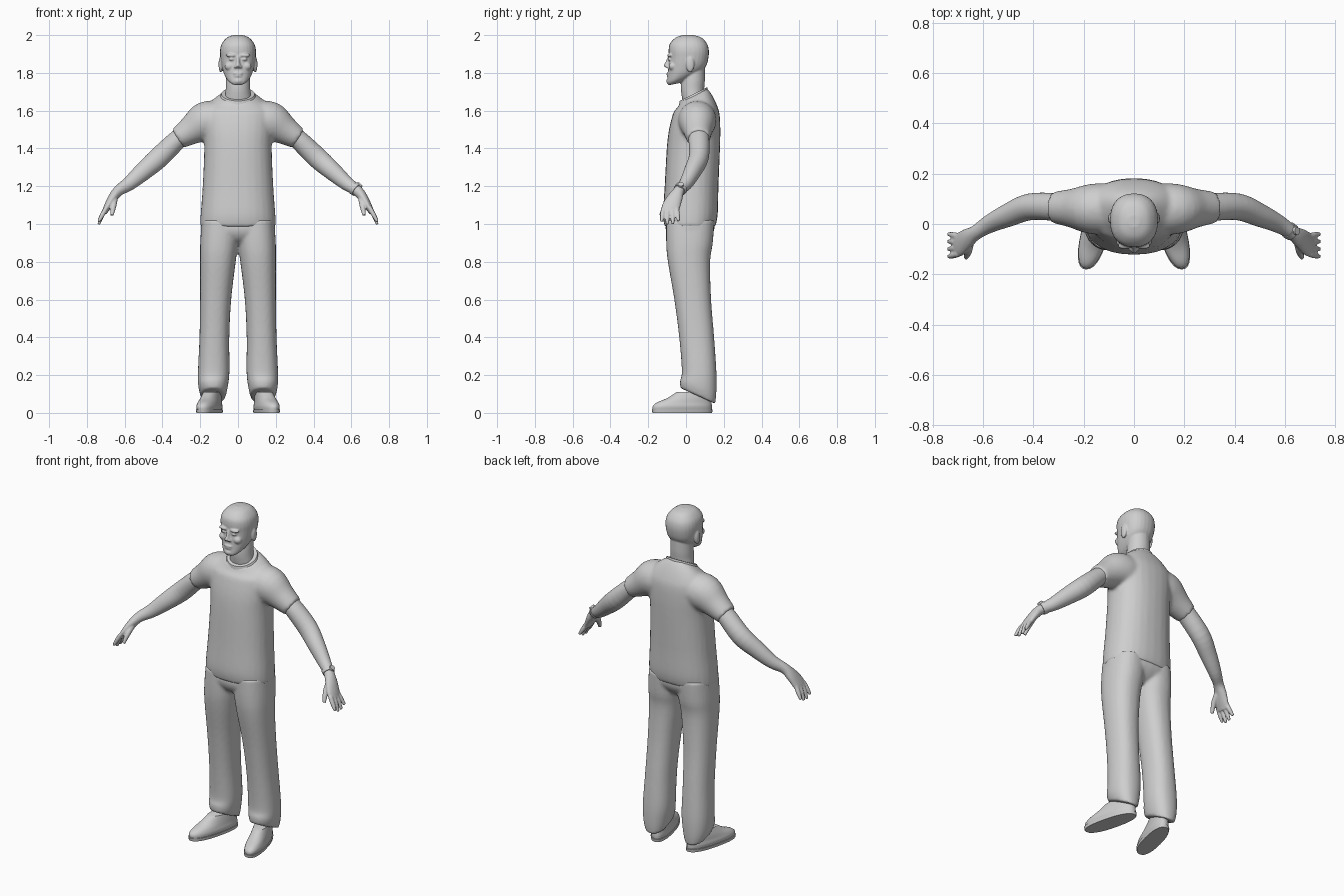
import bpy
import bmesh
import math
from mathutils import Vector, Matrix

default_cube = bpy.data.objects.get("Cube")
if default_cube:
    bpy.data.objects.remove(default_cube, do_unlink=True)

# One plain colour for the whole figure
grey = bpy.data.materials.new("plain_grey")
grey.use_nodes = True
grey.diffuse_color = (0.62, 0.62, 0.62, 1)
for node in grey.node_tree.nodes:
    if node.type == 'BSDF_PRINCIPLED':
        node.inputs["Base Color"].default_value = grey.diffuse_color


def interpolate(rows, steps=4):
    """Catmull-Rom curve through rows of numbers."""
    pts = [Vector(r) for r in rows]
    pts = [pts[0]] + pts + [pts[-1]]
    out = []
    for a, b, c, d in zip(pts, pts[1:], pts[2:], pts[3:]):
        for i in range(steps):
            t = i / steps
            out.append(b + (c - a) * (t / 2)
                       + (a * 2 - b * 5 + c * 4 - d) * (t * t / 2)
                       + (b * 3 - a - c * 3 + d) * (t ** 3 / 2))
    return out + [pts[-1]]


def superellipse(power, count=28):
    for i in range(count):
        angle = math.tau * i / count
        c, s = math.cos(angle), math.sin(angle)
        yield (math.copysign(abs(c) ** (2 / power), c),
               math.copysign(abs(s) ** (2 / power), s))


def skin(bm, rings):
    """Join rings of points into a closed tube."""
    loops = [[bm.verts.new(p) for p in ring] for ring in rings]
    faces = [bm.faces.new(loops[0][::-1]), bm.faces.new(loops[-1])]
    for low, high in zip(loops, loops[1:]):
        for i in range(len(low)):
            j = (i + 1) % len(low)
            faces.append(bm.faces.new((low[i], low[j], high[j], high[i])))
    bmesh.ops.recalc_face_normals(bm, faces=faces)


def stack(bm, rows, power=2.3, shear=0, steps=4):
    """Level sections: height, x range, y range, optional slope along y."""
    rings = []
    rows = [tuple(r) + (0,) * (6 - len(r)) for r in rows]
    for z, x0, x1, y0, y1, slope in interpolate(rows, steps):
        ring = []
        for c, s in superellipse(power):
            dy = s * (y1 - y0) / 2
            y = (y0 + y1) / 2 + dy
            x = (x0 + x1) / 2 + c * (x1 - x0) / 2 - y * shear
            ring.append((x, y, z + slope * dy))
        rings.append(ring)
    skin(bm, rings)


def centred(rows):
    """Sections given by half width become symmetric about x = 0."""
    return [(r[0], -r[1], r[1]) + tuple(r[2:]) for r in rows]


def limb(bm, rows, power=2):
    """Tube along a path: x, y, z, thickness radius, depth radius."""
    rows = interpolate(rows)
    points = [Vector(r[:3]) for r in rows]
    rings = []
    for i, row in enumerate(rows):
        tangent = points[min(i + 1, len(rows) - 1)] - points[max(i - 1, 0)]
        tangent.normalize()
        u = Vector((0, 1, 0)).cross(tangent).normalized()
        v = tangent.cross(u)
        rings.append([points[i] + u * (c * row[3]) + v * (s * row[4])
                      for c, s in superellipse(power)])
    skin(bm, rings)


def ball(bm, centre, radii):
    bmesh.ops.create_uvsphere(
        bm, u_segments=20, v_segments=12, radius=1,
        matrix=Matrix.Translation(centre) @ Matrix.Diagonal((*radii, 1)))


def both_sides(bm):
    """Copy everything built so far to the other side."""
    copy = bmesh.ops.duplicate(bm, geom=bm.verts[:] + bm.edges[:] + bm.faces[:])["geom"]
    for item in copy:
        if isinstance(item, bmesh.types.BMVert):
            item.co.x *= -1
    bmesh.ops.reverse_faces(
        bm, faces=[f for f in copy if isinstance(f, bmesh.types.BMFace)])


def finish(name, bm, voxel=0, relax=0):
    """Make the object; a voxel size fuses overlapping pieces together."""
    mesh = bpy.data.meshes.new(name)
    for face in bm.faces:
        face.smooth = True
    bm.to_mesh(mesh)
    bm.free()
    mesh.set_sharp_from_angle(angle=math.radians(50))
    mesh.materials.append(grey)
    obj = bpy.data.objects.new(name, mesh)
    bpy.context.collection.objects.link(obj)
    if voxel:
        fuse = obj.modifiers.new("fuse", 'REMESH')
        fuse.mode = 'VOXEL'
        fuse.voxel_size = voxel
        fuse.use_smooth_shade = True
        soften = obj.modifiers.new("soften", 'SMOOTH')
        soften.factor = 0.5
        soften.iterations = relax


# Shirt: sleeves fused to the body
bm = bmesh.new()
limb(bm, [(.08, .06, 1.56, .09, .1), (.17, .06, 1.543, .105, .1),
          (.25, .063, 1.495, .077, .077), (.318, .066, 1.453, .058, .063)])
both_sides(bm)
stack(bm, centred([
    (.985, .2, -.113, .155), (1.05, .198, -.122, .168), (1.2, .187, -.113, .172),
    (1.4, .179, -.102, .18), (1.5, .185, -.09, .182), (1.58, .188, -.07, .178),
    (1.615, .175, -.058, .165, .1), (1.655, .13, -.04, .136, .35),
    (1.682, .085, -.032, .112, .5)]))
finish("shirt", bm, .01, 5)

bm = bmesh.new()
stack(bm, centred([(1.66, .099, -.038, .118, .5), (1.688, .088, -.034, .112, .5)]), 2)
finish("collar", bm)

# Trousers: two legs and a seat
bm = bmesh.new()
stack(bm, [(.09, .066, .196, -.03, .155, -.45), (.14, .054, .21, -.032, .161, -.3),
           (.22, .045, .212, -.022, .161), (.4, .046, .204, -.036, .149),
           (.6, .036, .201, -.062, .133), (.8, .012, .201, -.096, .128),
           (.9, -.002, .2, -.105, .142), (1.02, -.01, .192, -.105, .15)])
both_sides(bm)
stack(bm, centred([(.89, .05, -.04, .08), (.92, .15, -.085, .12),
                   (.97, .196, -.108, .15), (1.03, .19, -.1, .15)]))
finish("trousers", bm, .009, 4)

# Bare arms with hands and fingers
bm = bmesh.new()
limb(bm, [(.24, .065, 1.5, .05, .052), (.31, .068, 1.455, .051, .055),
          (.415, .068, 1.355, .056, .053), (.5, .035, 1.28, .049, .046),
          (.575, 0, 1.215, .038, .036), (.63, -.035, 1.178, .029, .029),
          (.662, -.057, 1.14, .025, .04), (.692, -.08, 1.09, .019, .048),
          (.708, -.085, 1.06, .014, .044)])
for i, drop in enumerate((.045, .06, .058, .042)):
    y = -.119 + .023 * i
    spread = (i - 1.5) * .007
    limb(bm, [(.698, y, 1.085, .012, .012),
              (.717, y + spread / 2, 1.05, .0125, .0125),
              (.738, y + spread, 1.058 - drop, .008, .008)])
limb(bm, [(.652, -.07, 1.135, .016, .018), (.659, -.108, 1.095, .015, .015),
          (.668, -.134, 1.045, .009, .009)])
both_sides(bm)
finish("arms", bm, .005, 2)

# Neck and head with facial features
bm = bmesh.new()
ball(bm, (.092, .022, 1.845), (.011, .022, .042))
ball(bm, (.036, -.086, 1.893), (.03, .014, .009))
ball(bm, (.045, -.072, 1.835), (.026, .02, .022))
ball(bm, (.012, -.1, 1.833), (.009, .01, .008))
ball(bm, (.034, -.088, 1.872), (.015, .009, .007))
both_sides(bm)
stack(bm, centred([(1.61, .08, -.01, .1), (1.7, .066, -.026, .096),
                   (1.76, .064, -.024, .1), (1.83, .06, -.01, .1)]), 2)
stack(bm, centred([
    (1.742, .03, -.092, -.02, .2), (1.765, .056, -.099, .035, .25),
    (1.8, .076, -.096, .085, .15), (1.84, .087, -.093, .108),
    (1.88, .093, -.09, .119), (1.92, .095, -.092, .121),
    (1.955, .086, -.085, .111), (1.987, .058, -.054, .082),
    (2.001, .022, -.012, .035)]))
stack(bm, centred([(1.828, .008, -.105, -.07), (1.838, .014, -.118, -.07),
                   (1.86, .01, -.108, -.07), (1.888, .009, -.096, -.07)]), 2)
ball(bm, (0, -.095, 1.796), (.026, .009, .006))
ball(bm, (0, -.094, 1.783), (.022, .009, .006))
ball(bm, (0, -.09, 1.756), (.022, .015, .015))
finish("head", bm, .005, 2)

# Shoes, toes turned slightly out
bm = bmesh.new()
stack(bm, [(.014, .094, .198, -.176, .136), (.035, .092, .202, -.176, .137),
           (.055, .096, .198, -.155, .135), (.078, .1, .194, -.1, .13),
           (.11, .105, .185, -.05, .125)], 2.3, .24)
both_sides(bm)
finish("shoes", bm)

bm = bmesh.new()
stack(bm, [(0, .092, .2, -.178, .138), (.018, .09, .203, -.181, .141)], 2.4, .24, 1)
both_sides(bm)
finish("shoe_soles", bm)

# Wristwatch on the left arm
bm = bmesh.new()
limb(bm, [(.614, -.024, 1.19, .036, .035), (.63, -.035, 1.178, .034, .033)])
finish("watch_band", bm)

bm = bmesh.new()
limb(bm, [(.64, -.028, 1.202, .017, .017), (.65, -.028, 1.212, .015, .015)])
finish("watch_dial", bm)
